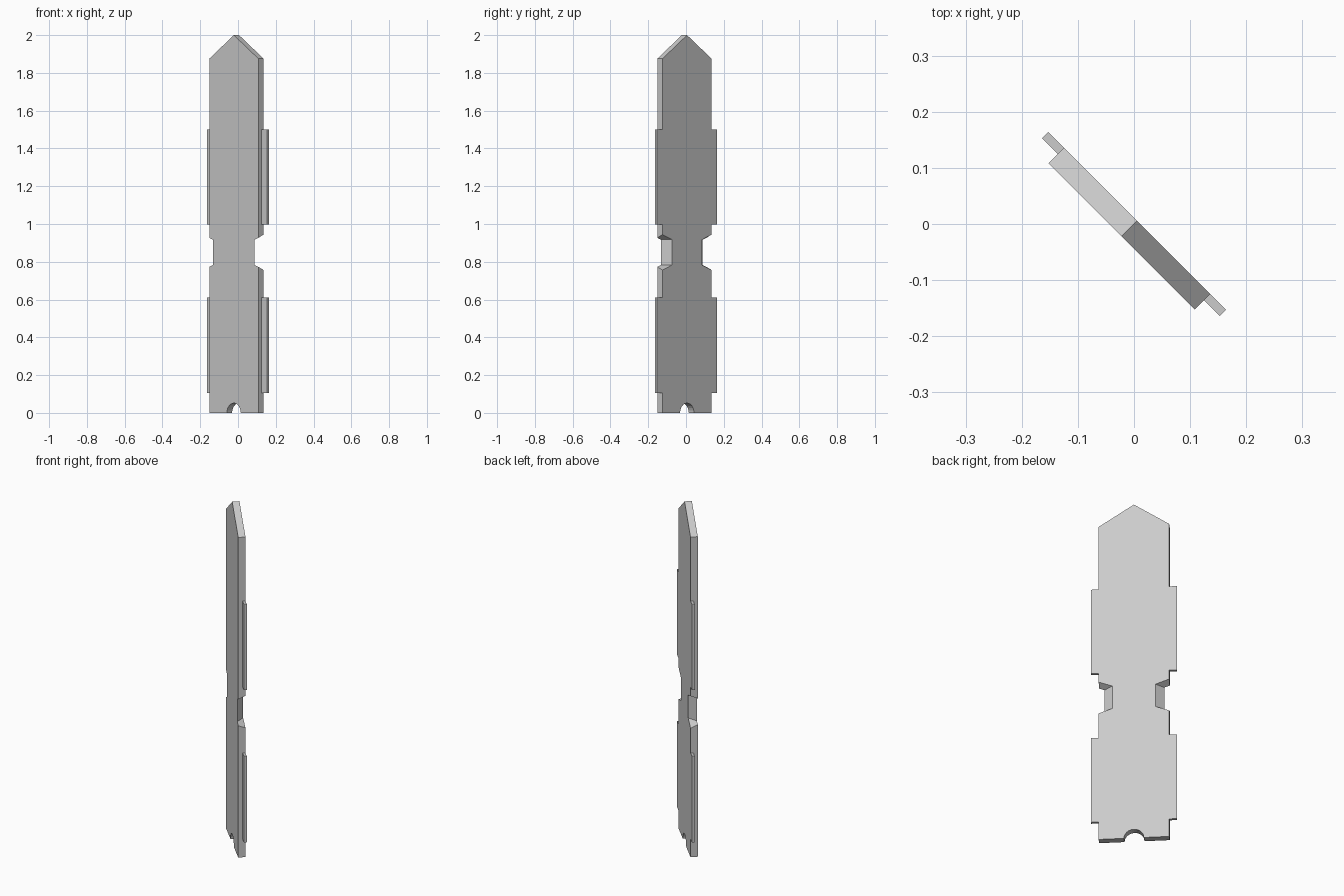
import bpy, bmesh, math
from mathutils import Matrix

cube = bpy.data.objects.get("Cube")
if cube:
    bpy.data.objects.remove(cube)

BACK, FRONT = 0.0078, -0.0312      # faces of the blade across its thickness
HALF, FIN_OUT = 0.184, 0.224       # half widths of blade and fins
TURN = Matrix.Rotation(math.radians(-45), 4, 'Z')

steel = bpy.data.materials.new("plain grey")
steel.use_nodes = True
grey = (0.6, 0.6, 0.6, 1)
steel.diffuse_color = grey
steel.node_tree.nodes["Principled BSDF"].inputs["Base Color"].default_value = grey


def finish(name, bm):
    """Turn the part into the diagonal plane and store it."""
    bmesh.ops.recalc_face_normals(bm, faces=bm.faces)
    mesh = bpy.data.meshes.new(name)
    bm.to_mesh(mesh)
    bm.free()
    mesh.materials.append(steel)
    obj = bpy.data.objects.new(name, mesh)
    obj.matrix_world = TURN
    bpy.context.collection.objects.link(obj)


def outline(notch_depth, notch_flare):
    """Closed blade outline: arch foot, waist notches, pointed top."""
    low, high, radius, steps = 0.783, 0.917, 0.052, 6
    side = [(radius * math.cos(a), radius * math.sin(a))
            for a in (math.pi / 2 * (1 - i / steps) for i in range(steps + 1))]
    inner = HALF - notch_depth
    side += [(HALF, 0), (HALF, low - notch_flare), (inner, low),
             (inner, high), (HALF, high + notch_flare), (HALF, 1.875)]
    mirrored = [(-x, z) for x, z in reversed(side[1:])]
    return side + [(0, 2)] + mirrored


# Blade: the waist notches are cut deeper on the back than on the front
bm = bmesh.new()
front = [bm.verts.new((x, FRONT, z)) for x, z in outline(0.028, 0.01)]
back = [bm.verts.new((x, BACK, z)) for x, z in outline(0.072, 0.027)]
bm.faces.new(front)
bm.faces.new(reversed(back))
for i in range(len(front)):
    j = (i + 1) % len(front)
    bm.faces.new((front[i], back[i], back[j], front[j]))
finish("blade", bm)

# Thin side fins, flush with the back face
for level, bottom, top in (("lower", 0.105, 0.61), ("upper", 0.997, 1.5)):
    for label, sign in (("left", 1), ("right", -1)):
        bm = bmesh.new()
        size = (FIN_OUT - HALF, 2 * BACK, top - bottom)
        centre = (sign * (HALF + FIN_OUT) / 2, 0, (bottom + top) / 2)
        bmesh.ops.create_cube(bm, size=1, matrix=Matrix.Translation(centre)
                              @ Matrix.Diagonal((*size, 1)))
        finish(f"{level}_{label}_fin", bm)
